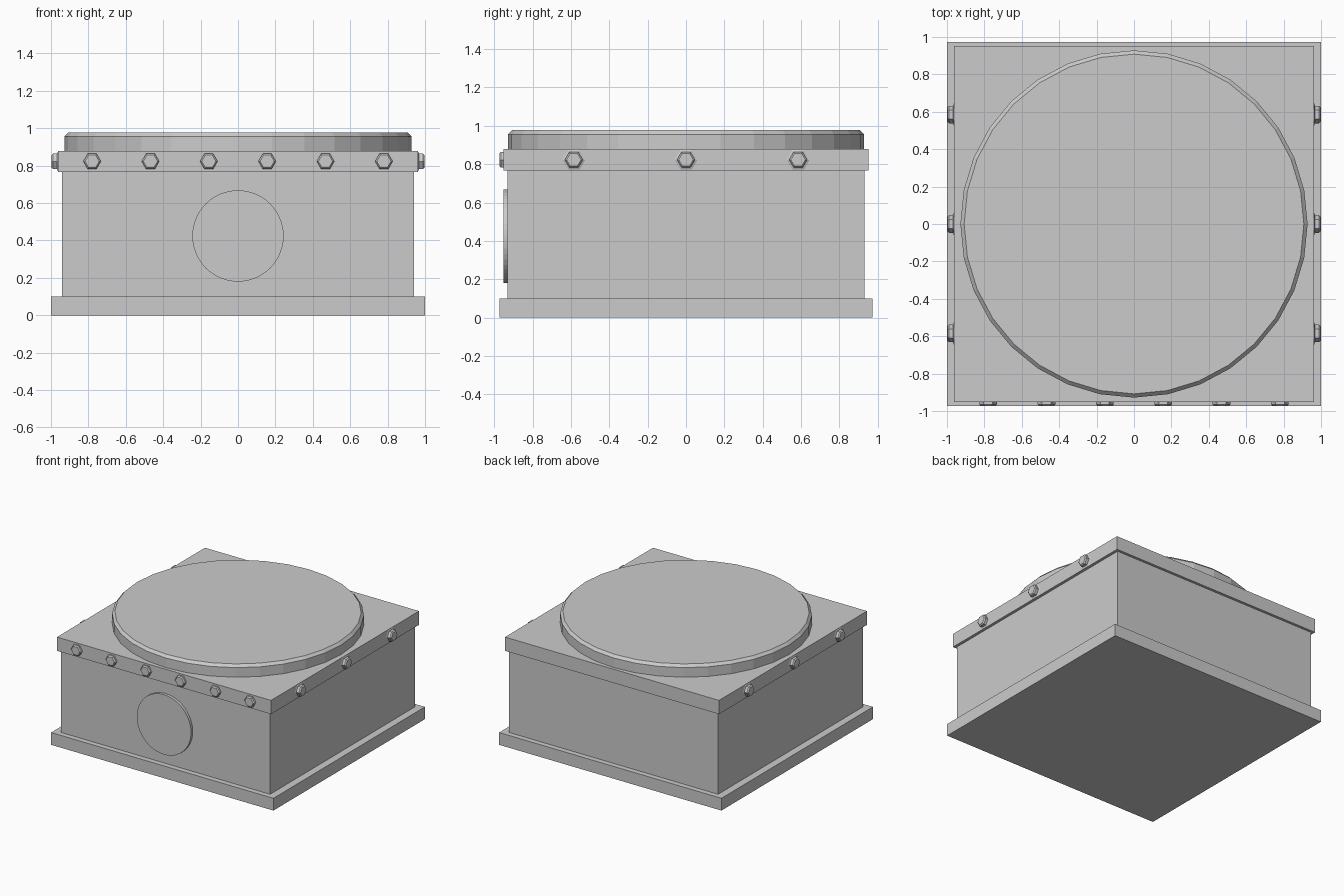
import bpy, bmesh
from math import radians, pi
from mathutils import Matrix

cube = bpy.data.objects.get("Cube")
if cube:
    bpy.data.objects.remove(cube, do_unlink=True)

# Single painted metal colour
grey = bpy.data.materials.new("plain_grey")
grey.use_nodes = True
colour = (0.6, 0.6, 0.6, 1)
grey.diffuse_color = colour
grey.node_tree.nodes["Principled BSDF"].inputs["Base Color"].default_value = colour


def finish(name, bm):
    mesh = bpy.data.meshes.new(name)
    bmesh.ops.recalc_face_normals(bm, faces=bm.faces)
    bm.to_mesh(mesh)
    bm.free()
    mesh.materials.append(grey)
    obj = bpy.data.objects.new(name, mesh)
    bpy.context.collection.objects.link(obj)
    return obj


def box(name, half_x, half_y, z0, z1):
    bm = bmesh.new()
    bmesh.ops.create_cube(bm, size=1)
    bmesh.ops.scale(bm, vec=(2 * half_x, 2 * half_y, z1 - z0), verts=bm.verts)
    bmesh.ops.translate(bm, vec=(0, 0, (z0 + z1) / 2), verts=bm.verts)
    return finish(name, bm)


def stack(name, profile, sides, matrix, turn=0):
    """Closed prism through (radius, height) rings, placed by a matrix."""
    bm = bmesh.new()
    rings = []
    for radius, height in profile:
        place = matrix @ Matrix.Translation((0, 0, height)) @ Matrix.Rotation(turn, 4, "Z")
        rings.append(bmesh.ops.create_circle(bm, segments=sides, radius=radius, matrix=place)["verts"])
    for a, b in zip(rings, rings[1:]):
        for i in range(sides):
            j = (i + 1) % sides
            bm.faces.new((a[i], a[j], b[j], b[i]))
    bm.faces.new(rings[0])
    bm.faces.new(rings[-1])
    return finish(name, bm)


# Housing
box("base_plate", 1.0, 0.973, 0, 0.1)
box("body", 0.94, 0.93, 0.1, 0.766)
box("lid_band", 0.963, 0.951, 0.766, 0.878)

# Round cover with chamfered rim
stack("round_cover", [(0.928, 0.878), (0.928, 0.956), (0.908, 0.977)], 32, Matrix())

# Round plate on the front
forward = Matrix.Rotation(radians(90), 4, "X")
stack("front_plate", [(0.244, 0), (0.244, 0.022)], 48,
      Matrix.Translation((0, -0.93, 0.424)) @ forward)


# Hex bolts with thin washers
def bolt(name, x, y, spin):
    place = Matrix.Translation((x, y, 0.823)) @ Matrix.Rotation(spin, 4, "Z") @ forward
    stack(name + "_washer", [(0.06, 0), (0.05, 0.004)], 6, place, pi / 6)
    stack(name + "_head", [(0.047, 0.004), (0.047, 0.026), (0.038, 0.035)], 6, place, pi / 6)


for i in range(6):
    bolt(f"front_bolt_{i + 1}", -0.78 + i * 0.312, -0.951 + 0.012, 0)
for side, label in ((1, "left"), (-1, "right")):
    for i in range(3):
        bolt(f"{label}_bolt_{i + 1}", side * 0.963, (i - 1) * 0.585, side * pi / 2)
